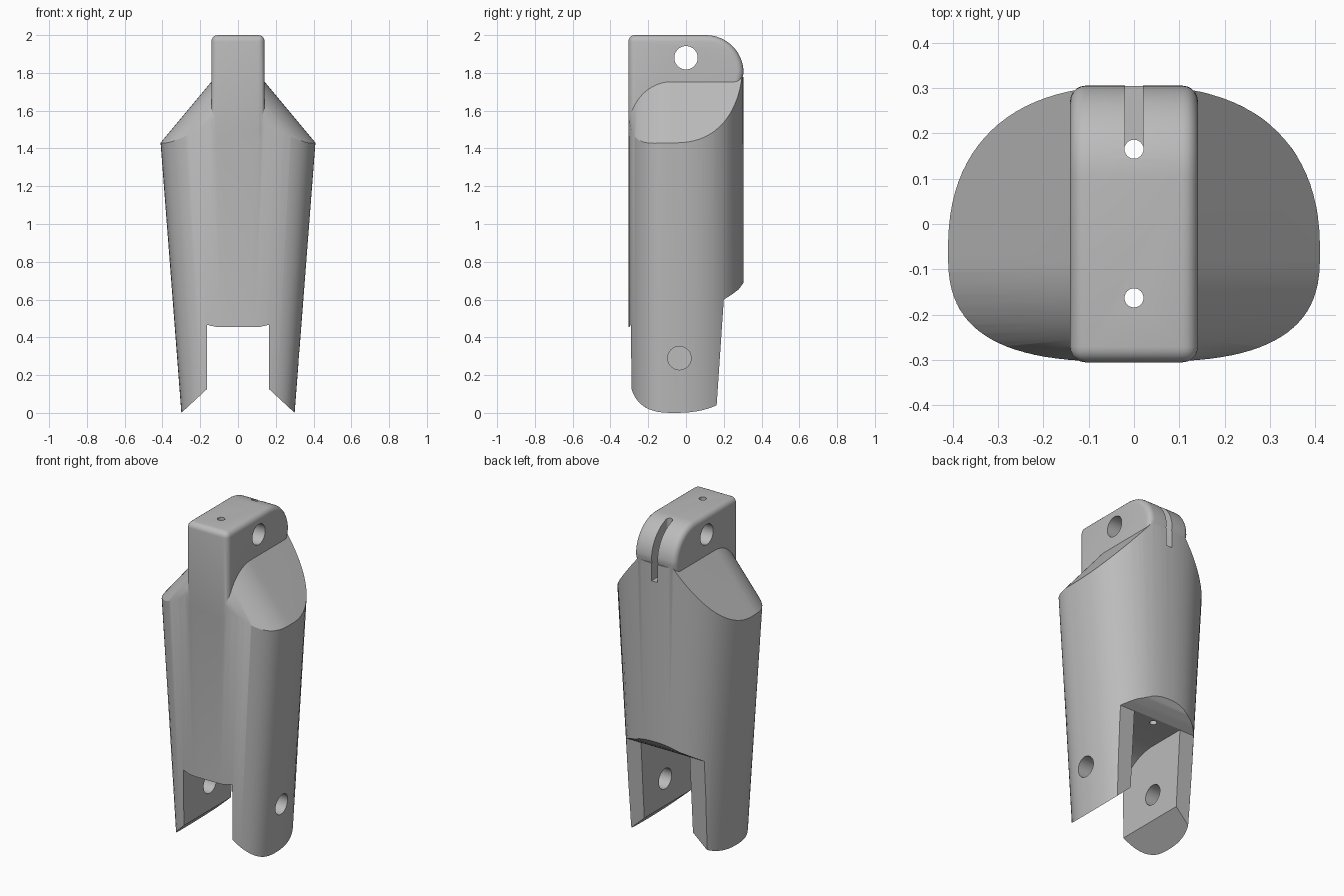
import bpy, bmesh
from math import sin, cos, pi, radians, sqrt

if "Cube" in bpy.data.objects:
    bpy.data.objects.remove(bpy.data.objects["Cube"])

grey = bpy.data.materials.new("plain grey")
grey.use_nodes = True
colour = (0.5, 0.5, 0.5, 1)
grey.diffuse_color = colour
grey.node_tree.nodes["Principled BSDF"].inputs["Base Color"].default_value = colour


def loft(name, rings):
    """Closed solid through equal rings of points."""
    bm = bmesh.new()
    rows = [[bm.verts.new(p) for p in ring] for ring in rings]
    n = len(rows[0])
    for a, b in zip(rows, rows[1:]):
        for i in range(n):
            j = (i + 1) % n
            bm.faces.new((a[i], a[j], b[j], b[i]))
    bm.faces.new(list(reversed(rows[0])))
    bm.faces.new(rows[-1])
    bm.normal_update()
    if bm.calc_volume(signed=True) < 0:
        bmesh.ops.reverse_faces(bm, faces=bm.faces[:])
    mesh = bpy.data.meshes.new(name)
    bm.to_mesh(mesh)
    bm.free()
    mesh.materials.append(grey)
    obj = bpy.data.objects.new(name, mesh)
    bpy.context.collection.objects.link(obj)
    return obj


def prism(name, profile, x0, x1):
    """Side profile in (y, z) stretched across x."""
    return loft(name, [[(x, y, z) for y, z in profile] for x in (x0, x1)])


def arc(cy, cz, r, start, end, steps):
    angles = [radians(start + (end - start) * i / steps) for i in range(steps + 1)]
    return [(cy + r * cos(t), cz + r * sin(t)) for t in angles]


def apply(obj, modifier):
    bpy.context.view_layer.update()
    bpy.ops.object.select_all(action='DESELECT')
    bpy.context.view_layer.objects.active = obj
    obj.select_set(True)
    bpy.ops.object.modifier_apply(modifier=modifier.name)


def combine(obj, tool, operation):
    mod = obj.modifiers.new("Combine", 'BOOLEAN')
    mod.operation = operation
    mod.solver = 'MANIFOLD'
    mod.object = tool
    apply(obj, mod)
    size = max(obj.dimensions)
    if len(obj.data.polygons) < 50 or size < 1.5:
        raise RuntimeError(f"{operation} with {tool.name} failed, size {size}")
    bpy.data.objects.remove(tool)


# Tapered oval body, flatter at the front than the back
def oval(z, count=96):
    half_width = 0.30 + 0.077 * z
    ring = []
    for i in range(count):
        t = 2 * pi * (i + 0.5) / count
        c, s = cos(t), sin(t)
        power, depth = (2.3, 0.365) if s > 0 else (2.8, 0.244)
        x = half_width * abs(c) ** (2 / power) * (1 if c > 0 else -1)
        y = depth * abs(s) ** (2 / power) * (1 if s > 0 else -1)
        ring.append((x, y - 0.06, z))
    return ring


body = loft("finger_segment", [oval(-0.1), oval(1.9)])


# Roof-shaped envelope that slopes the shoulders and drops at the front
def envelope_ring(y):
    u = min(1, max(0, (-0.08 - y) / 0.225))
    drop = 0.26 * (1 - sqrt(1 - u * u))
    xs = (-0.5, -0.12, 0.12, 0.5)
    top = [(x, y, 1.76 - 1.2 * (abs(x) - 0.135) - drop) for x in xs]
    return [(-0.5, y, -0.5)] + top + [(0.5, y, -0.5)]


steps = [-0.08 - 0.225 * sin(pi / 2 * i / 14) for i in range(14, -1, -1)]
envelope = loft("shoulder_envelope", [envelope_ring(y) for y in [-0.5] + steps + [0.5]])
combine(body, envelope, 'INTERSECT')

# Upper tang with a rounded back corner
tang_profile = [(-0.29, 1.36), (-0.305, 1.48), (-0.305, 2.0)]
tang_profile += arc(0.105, 1.8, 0.2, 90, 0, 16) + [(0.27, 1.66), (0.22, 1.36)]
tang = prism("tang", tang_profile, -0.141, 0.141)
bevel = tang.modifiers.new("Soft edges", 'BEVEL')
bevel.width = 0.034
bevel.segments = 5
bevel.limit_method = 'ANGLE'
bevel.angle_limit = radians(40)
apply(tang, bevel)
combine(body, tang, 'UNION')

# Fork slot with a curved roof
slot = [(-0.6, -0.2), (-0.6, 0.455), (-0.305, 0.455)]
slot += arc(-0.035, 0.29, 0.312, 148, 90, 14) + [(0.25, 0.602), (0.25, -0.2)]
combine(body, prism("fork_slot", slot, -0.165, 0.165), 'DIFFERENCE')

# Relief behind the fork legs
relief = [(0.146, -0.2), (0.2, 0.6), (0.24, 0.625), (0.28, 0.655),
          (0.305, 0.69), (0.35, 0.75), (0.6, 0.75), (0.6, -0.2)]
combine(body, prism("back_relief", relief, -0.6, 0.6), 'DIFFERENCE')

# Slanted leg tips
tips = [(-0.12, 0.167), (0.12, 0.167), (0.6, -0.278), (-0.6, -0.278)]
combine(body, loft("leg_tips", [[(x, y, z) for x, z in tips] for y in (-0.6, 0.6)]),
        'DIFFERENCE')

# Hinge holes: the upper goes through, the lower is blind on one side
for name, y, z, x0 in (("upper_hinge_hole", 0, 1.88, -0.5),
                       ("lower_hinge_hole", -0.035, 0.29, -0.27)):
    hole = prism(name, arc(y, z, 0.062, 0, 352.5, 47), x0, 0.5)
    combine(body, hole, 'DIFFERENCE')

# Cord slot in the back of the tang, and two long cord holes
cord_slot = prism("cord_slot", [(0.163, 1.67), (0.163, 2.1), (0.5, 2.1), (0.5, 1.67)],
                  -0.02, 0.02)
combine(body, cord_slot, 'DIFFERENCE')
for y in (-0.163, 0.165):
    circle = arc(0, y, 0.021, 0, 345, 23)
    cord_hole = loft("cord_hole", [[(a, b, z) for a, b in circle] for z in (0.3, 2.2)])
    combine(body, cord_hole, 'DIFFERENCE')

# Smooth shading with crisp edges
bpy.ops.object.select_all(action='DESELECT')
bpy.context.view_layer.objects.active = body
body.select_set(True)
bpy.ops.object.shade_smooth_by_angle(angle=radians(28))
